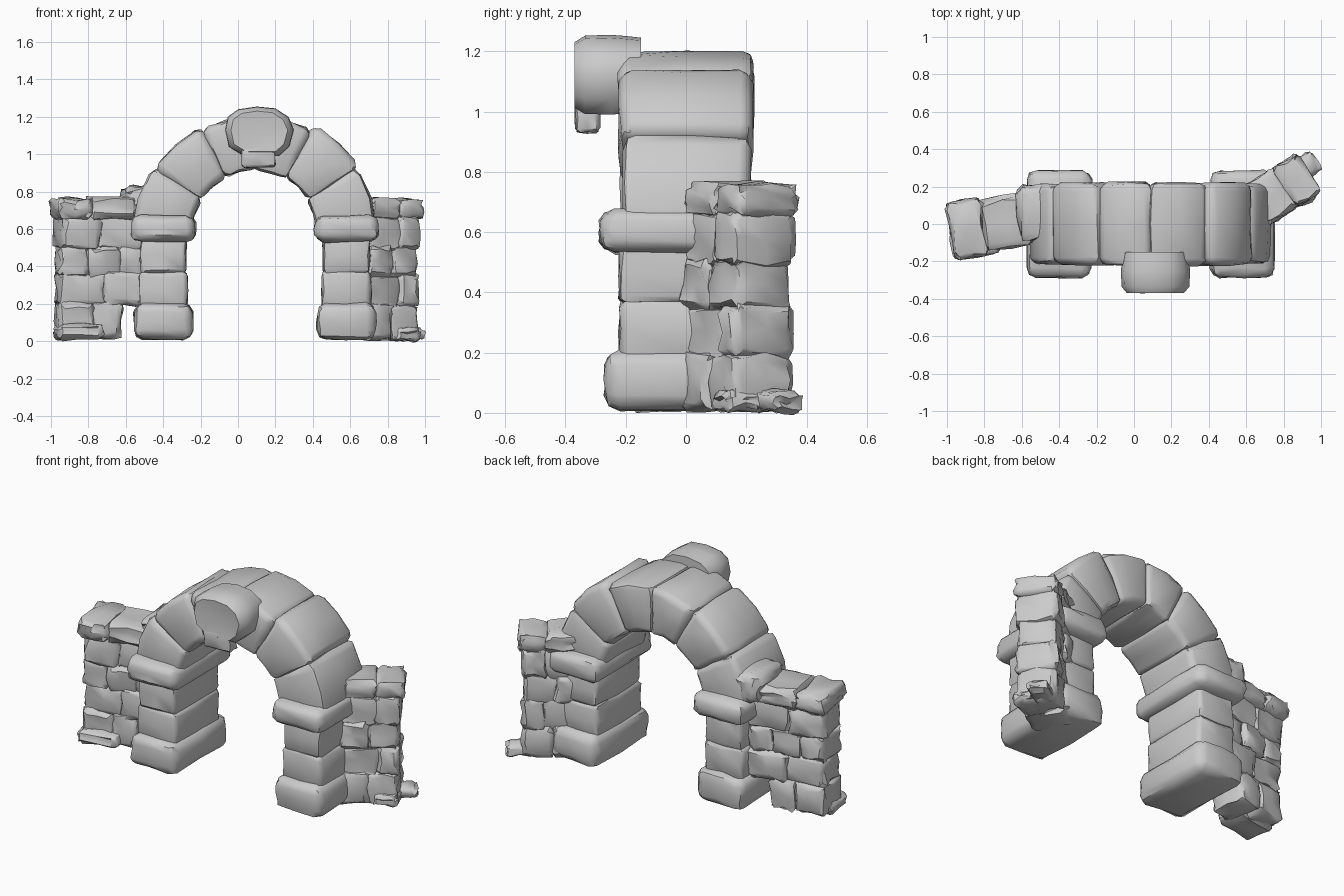
import bpy, bmesh, math, random
from mathutils import Vector, Matrix

if "Cube" in bpy.data.objects:
    bpy.data.objects.remove(bpy.data.objects["Cube"])

random.seed(7)


def block(bm, size, place, b=0.03, jit=0.008):
    """Rough chamfered stone: gridded cube, rounded edges, jittered, then placed."""
    tmp = bmesh.new()
    bmesh.ops.create_cube(tmp, size=2)
    bmesh.ops.subdivide_edges(tmp, edges=tmp.edges[:], cuts=3, use_grid_fill=True)
    h = [s / 2 for s in size]
    new = {}
    for v in tmp.verts:
        ext = sum(abs(c) > 0.9 for c in v.co)
        p = []
        for i, c in enumerate(v.co):
            s = math.copysign(1, c)
            if abs(c) > 0.9:
                p.append(s * (h[i] - (0.32 * b if ext > 1 else 0) - (0.12 * b if ext > 2 else 0)))
            elif abs(c) > 0.3:
                p.append(s * max(h[i] - b, h[i] * 0.45))
            else:
                p.append(0)
        p = Vector(p) + Vector([random.uniform(-jit, jit) for _ in range(3)])
        new[v] = bm.verts.new(place(p))
    for f in tmp.faces:
        bm.faces.new([new[v] for v in f.verts])
    tmp.free()


def at(loc, rz=0, ry=0):
    m = Matrix.Translation(loc) @ Matrix.Rotation(math.radians(rz), 4, 'Z') \
        @ Matrix.Rotation(math.radians(ry), 4, 'Y')
    return lambda p: m @ p


def box(bm, lo, hi, **k):
    lo, hi = Vector(lo), Vector(hi)
    block(bm, hi - lo, at((lo + hi) / 2), **k)


def finish(name, bm, angle=42):
    bmesh.ops.recalc_face_normals(bm, faces=bm.faces[:])
    me = bpy.data.meshes.new(name)
    bm.to_mesh(me)
    bm.free()
    ob = bpy.data.objects.new(name, me)
    bpy.context.collection.objects.link(ob)
    bpy.ops.object.select_all(action='DESELECT')
    ob.select_set(True)
    bpy.context.view_layer.objects.active = ob
    bpy.ops.object.shade_smooth_by_angle(angle=math.radians(angle))
    return ob


CX, CZ = 0.09, 0.575

# Pillars: base, two-course shaft and capital, mirrored about the arch centre
for side, s in (("left", -1), ("right", 1)):
    x = CX + s * 0.49
    for part, w, d, z0, z1, b in (("base", 0.315, 0.54, 0.01, 0.205, 0.05),
                                  ("capital", 0.345, 0.57, 0.53, 0.675, 0.05)):
        bm = bmesh.new()
        box(bm, (x - w / 2, -d / 2, z0), (x + w / 2, d / 2, z1), b=b, jit=0.006)
        finish(f"{side}_pillar_{part}", bm)
    bm = bmesh.new()
    for z0, z1, w in ((0.17, 0.375, 0.26), (0.36, 0.56, 0.25)):
        box(bm, (x - w / 2, -0.22, z0), (x + w / 2, 0.22, z1), b=0.025, jit=0.006)
    finish(f"{side}_pillar_shaft", bm)

# Arch ring: wedge stones bent around the arch centre
bm = bmesh.new()
bounds = [0, 33, 61, 90, 117, 147, 180]
outer = [0.65, 0.66, 0.63, 0.625, 0.635, 0.65]
depth = [0.425, 0.44, 0.445, 0.445, 0.435, 0.43]
for a0, a1, r1, d in zip(bounds, bounds[1:], outer, depth):
    r0 = 0.337 + random.uniform(-0.006, 0.004)
    rm = (r0 + r1) / 2
    mid, span = math.radians((a0 + a1) / 2), math.radians(a1 - a0 + 2)

    def bend(p, rm=rm, mid=mid):
        a, r = mid + p.x / rm, rm + p.z
        return Vector((CX + r * math.cos(a), p.y, CZ + r * math.sin(a)))
    block(bm, (span * rm, d, r1 - r0), bend, b=0.04, jit=0.006)
finish("arch_stones", bm)

# Keystone: faceted plug with a small tail hanging in front of the arch
bm = bmesh.new()
prof = [(-0.07, 1.13), (-0.055, 1.2), (0, 1.24), (0.1, 1.255), (0.2, 1.245), (0.27, 1.2),
        (0.3, 1.13), (0.275, 1.04), (0.22, 0.99), (0.03, 0.99), (-0.05, 1.04)]
rings = []
for y, k in ((-0.15, 0.93), (-0.2, 0.97), (-0.25, 1.0), (-0.335, 0.98), (-0.37, 0.82)):
    rings.append([bm.verts.new((0.11 + (px - 0.11) * k, y, 1.12 + (pz - 1.12) * k))
                  for px, pz in prof])
n = len(prof)
for r, q in zip(rings, rings[1:]):
    for i in range(n):
        bm.faces.new((r[i], r[(i + 1) % n], q[(i + 1) % n], q[i]))
bm.faces.new(rings[0])
tip = bm.verts.new((0.15, -0.355, 1.1))
for i in range(n):
    bm.faces.new((rings[-1][i], rings[-1][(i + 1) % n], tip))
box(bm, (0.02, -0.367, 0.93), (0.2, -0.285, 1.04), b=0.015, jit=0.004)
finish("keystone", bm)


def wall(name, end, angle, courses, caps, thick, cap_thick):
    """Stone wall running from its free end along angle; courses are (z0, z1, splits)."""
    u = Vector((math.cos(math.radians(angle)), math.sin(math.radians(angle)), 0))
    for part, rows, t in (("body", courses, thick), ("cap", caps, cap_thick)):
        bm = bmesh.new()
        for z0, z1, cuts in rows:
            for c0, c1 in zip(cuts, cuts[1:]):
                w = c1 - c0 + 0.012
                tt = t + random.uniform(-0.025, 0.02)
                loc = Vector(end) + u * (c0 + c1) / 2
                loc.z = (z0 + z1) / 2
                block(bm, (abs(w), tt, z1 - z0 + 0.02),
                      at(loc, angle + random.uniform(-3, 3)), b=0.028, jit=0.012)
        finish(f"{name}_{part}", bm)


# Side walls, each turned slightly away from the front plane
wall("left_wall", (-0.975, -0.04, 0), 10,
     [(0.03, 0.2, (0.015, 0.19, 0.34)), (0.2, 0.36, (0.015, 0.25, 0.48)),
      (0.36, 0.5, (0.01, 0.16, 0.33, 0.48)), (0.5, 0.66, (0.015, 0.22, 0.48))],
     [(0.665, 0.755, (0, 0.17, 0.42))], 0.23, 0.285)
wall("right_wall", (0.93, 0.275, 0), 213,
     [(0.02, 0.19, (0.025, 0.19, 0.36)), (0.19, 0.35, (0.02, 0.14, 0.36)),
      (0.35, 0.5, (0.03, 0.2, 0.36)), (0.5, 0.655, (0.02, 0.15, 0.36))],
     [(0.665, 0.75, (0, 0.15, 0.33))], 0.225, 0.25)

# Loose rocks at the wall feet and the tilted stone where the left wall meets the arch
bm = bmesh.new()
block(bm, (0.25, 0.2, 0.08), at((-0.855, -0.075, 0.052), 8, -3), b=0.03, jit=0.009)
block(bm, (0.15, 0.12, 0.07), at((0.91, 0.3, 0.038), 35, 3), b=0.025, jit=0.009)
block(bm, (0.14, 0.13, 0.07), at((0.89, 0.17, 0.042), 20), b=0.025, jit=0.009)
finish("foot_rocks", bm)
bm = bmesh.new()
block(bm, (0.17, 0.3, 0.17), at((-0.53, 0.06, 0.745), 5, -6), b=0.04, jit=0.01)
finish("joint_stone", bm)
